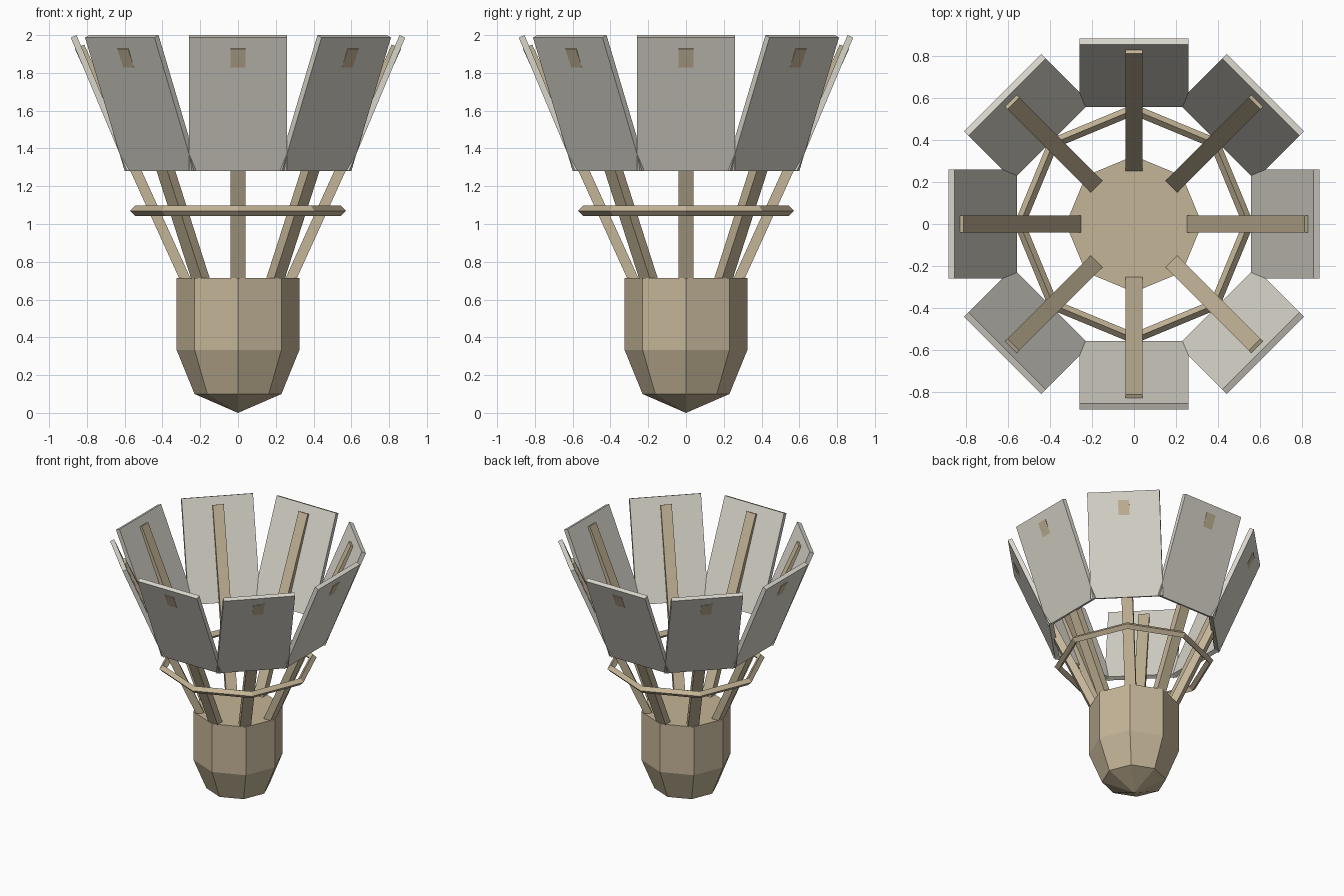
import bpy, bmesh, math

SIDES = 8
cube = bpy.data.objects.get("Cube")
if cube:
    bpy.data.objects.remove(cube, do_unlink=True)


def material(name, rgb):
    mat = bpy.data.materials.new(name)
    mat.use_nodes = True
    mat.diffuse_color = (*rgb, 1)
    mat.node_tree.nodes["Principled BSDF"].inputs["Base Color"].default_value = (*rgb, 1)
    return mat


tan = material("cork tan", (0.55, 0.46, 0.31))
grey = material("feather grey", (0.69, 0.665, 0.595))


def mesh_from(bm, name, mat):
    bmesh.ops.recalc_face_normals(bm, faces=bm.faces)
    mesh = bpy.data.meshes.new(name)
    bm.to_mesh(mesh)
    bm.free()
    mesh.materials.append(mat)
    return mesh


def place(mesh, name, angle=0):
    obj = bpy.data.objects.new(name, mesh)
    obj.rotation_euler.z = angle
    bpy.context.collection.objects.link(obj)
    return obj


def slanted_board(name, start, end, thickness, half_width, mat):
    """Board whose inner face runs from start to end, given as (radius, z)."""
    dr, dz = end[0] - start[0], end[1] - start[1]
    length = math.hypot(dr, dz)
    out = (dz / length * thickness, -dr / length * thickness)
    section = [start, end,
               (end[0] + out[0], end[1] + out[1]),
               (start[0] + out[0], start[1] + out[1])]
    bm = bmesh.new()
    face = bm.faces.new([bm.verts.new((r, -half_width, z)) for r, z in section])
    extruded = bmesh.ops.extrude_face_region(bm, geom=[face])["geom"]
    verts = [v for v in extruded if isinstance(v, bmesh.types.BMVert)]
    bmesh.ops.translate(bm, verts=verts, vec=(0, 2 * half_width, 0))
    return mesh_from(bm, name, mat)


def around(count):
    return [2 * math.pi * i / count for i in range(count)]


def bridge(bm, a, b):
    for i in range(SIDES):
        j = (i + 1) % SIDES
        bm.faces.new((a[i], a[j], b[j], b[i]))


# Faceted cork with pointed bottom
bm = bmesh.new()
rings = [[bm.verts.new((r * math.cos(a), r * math.sin(a), z)) for a in around(SIDES)]
         for r, z in ((0.23, 0.1), (0.325, 0.333), (0.325, 0.714))]
bridge(bm, rings[0], rings[1])
bridge(bm, rings[1], rings[2])
bm.faces.new(rings[2])
tip = bm.verts.new((0, 0, 0))
for i in range(SIDES):
    bm.faces.new((tip, rings[0][(i + 1) % SIDES], rings[0][i]))
place(mesh_from(bm, "cork", tan), "cork")

# Binding ring with a diamond section
bm = bmesh.new()
loops = []
for t in around(4):
    r, z = 0.545 + 0.027 * math.cos(t), 1.07 + 0.027 * math.sin(t)
    loops.append([bm.verts.new((r * math.cos(a), r * math.sin(a), z)) for a in around(SIDES)])
for i in range(4):
    bridge(bm, loops[i], loops[(i + 1) % 4])
place(mesh_from(bm, "binding_ring", tan), "binding_ring")

# Quills and feathers repeated around the axis
quill = slanted_board("quill", (0.223, 0.65), (0.814, 1.95), 0.0546, 0.04, tan)
feather = slanted_board("feather", (0.558, 1.293), (0.855, 2.0), 0.033, 0.26, grey)
for i, angle in enumerate(around(SIDES), 1):
    place(quill, f"quill_{i}", angle)
    place(feather, f"feather_{i}", angle)
